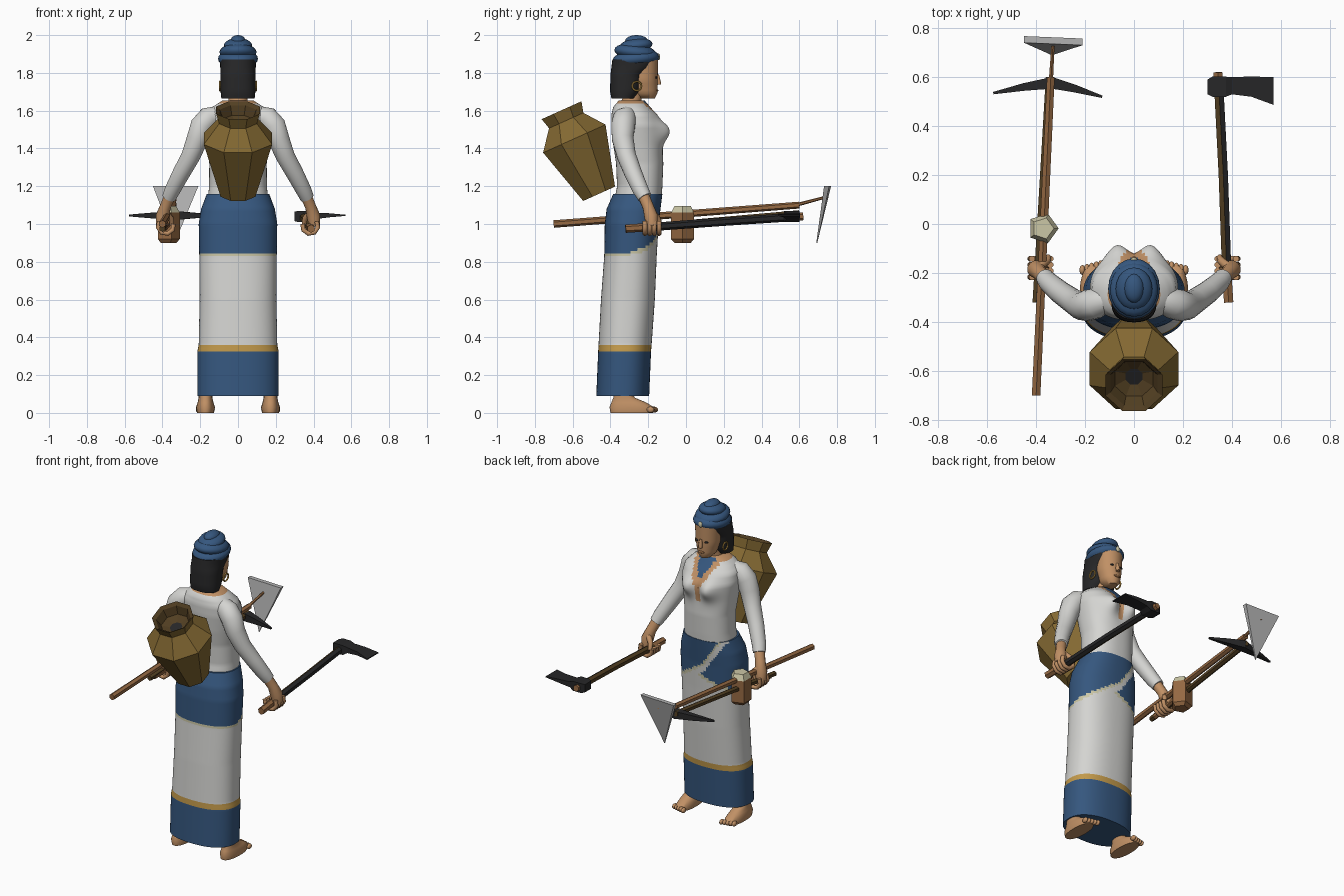
import bpy, bmesh, math
from mathutils import Vector, Matrix

cube = bpy.data.objects.get("Cube")
if cube:
    bpy.data.objects.remove(cube, do_unlink=True)


def material(name, r, g, b):
    m = bpy.data.materials.new(name)
    m.use_nodes = True
    m.diffuse_color = (r, g, b, 1)
    bsdf = next(n for n in m.node_tree.nodes if n.type == 'BSDF_PRINCIPLED')
    bsdf.inputs["Base Color"].default_value = (r, g, b, 1)
    bsdf.inputs["Roughness"].default_value = 0.9
    return m


white = material("white_cloth", .66, .66, .64)
blue = material("blue_cloth", .036, .095, .21)
gold = material("gold", .54, .32, .07)
cream = material("cream", .6, .57, .38)
skin = material("skin", .53, .28, .13)
black = material("charcoal", .02, .02, .021)
clay = material("clay", .23, .14, .032)
brown = material("dark_brown", .085, .05, .016)
wood = material("wood", .3, .14, .055)
steel = material("steel", .45, .45, .45)


def finish(name, bm, mats, rule=None, smooth=True):
    bmesh.ops.recalc_face_normals(bm, faces=bm.faces)
    if rule:
        for f in bm.faces:
            f.material_index = mats.index(rule(f.calc_center_median(), f.normal))
    me = bpy.data.meshes.new(name)
    bm.to_mesh(me)
    bm.free()
    for m in mats:
        me.materials.append(m)
    ob = bpy.data.objects.new(name, me)
    bpy.context.collection.objects.link(ob)
    if smooth:
        bpy.ops.object.select_all(action='DESELECT')
        ob.select_set(True)
        bpy.context.view_layer.objects.active = ob
        bpy.ops.object.shade_smooth_by_angle(angle=math.radians(50))
    return ob


def loft(name, rings, mats, rule=None, smooth=True):
    """Closed skin through equal-length rings of points."""
    bm = bmesh.new()
    vs = [[bm.verts.new(p) for p in r] for r in rings]
    n = len(vs[0])
    for a, b in zip(vs, vs[1:]):
        for i in range(n):
            j = (i + 1) % n
            bm.faces.new((a[i], a[j], b[j], b[i]))
    bm.faces.new(vs[0])
    bm.faces.new(vs[-1])
    return finish(name, bm, mats, rule, smooth)


def body(name, profile, mats, rule=None, cx=0, segs=32, step=1, power=.85, bulge=None):
    """Stack of rounded outlines; each profile row is z, half width, back y, front y."""
    rows = []
    for a, b in zip(profile, profile[1:]):
        k = max(1, round((b[0] - a[0]) / step))
        rows += [[p + (q - p) * i / k for p, q in zip(a, b)] for i in range(k)]
    rows.append(profile[-1])
    rings = []
    for z, hx, y0, y1 in rows:
        ring = []
        for i in range(segs):
            c, s = (f(2 * math.pi * i / segs) for f in (math.cos, math.sin))
            x = hx * math.copysign(abs(c) ** power, c)
            y = (y0 + y1) / 2 + (y1 - y0) / 2 * math.copysign(abs(s) ** power, s)
            if bulge and s > 0:
                y += bulge(x, z) * s
            ring.append((cx + x, y, z))
        rings.append(ring)
    return loft(name, rings, mats, rule)


def tube(name, pts, mats, segs=8, rule=None, smooth=True):
    """Tube through points given as x, y, z, radius."""
    ps = [Vector(p[:3]) for p in pts]
    whole = (ps[-1] - ps[0]).normalized()
    ref = Vector((0, 0, 1)) if abs(whole.y) > .7 else Vector((0, 1, 0))
    rings = []
    for i, p in enumerate(ps):
        t = (ps[min(i + 1, len(ps) - 1)] - ps[max(i - 1, 0)]).normalized()
        u = t.cross(ref).normalized()
        v = t.cross(u)
        angles = [2 * math.pi * (k + .5) / segs for k in range(segs)]
        rings.append([p + (u * math.cos(a) + v * math.sin(a)) * pts[i][3] for a in angles])
    return loft(name, rings, mats, rule, smooth)


def ball(name, loc, size, mat, tilt=0):
    bm = bmesh.new()
    mx = Matrix.Translation(loc) @ Matrix.Rotation(tilt, 4, 'X') @ Matrix.Diagonal((*size, 1))
    bmesh.ops.create_uvsphere(bm, u_segments=20, v_segments=12, radius=1, matrix=mx)
    return finish(name, bm, [mat])


# Skirt with hem, gold band and a diagonal wrap
def skirt_colour(c, n):
    x, y, z = c
    if z < .325:
        return blue
    if z < .36:
        return gold
    edge = .83
    if y > -.29:
        edge = .84 + (.21 - x) * .65 if x > -.02 else .99 + (-.02 - x) * 1.5
    if z > edge:
        return blue if z > edge + .02 else cream
    low = .83 + (x + .2) * .4
    if y > -.29 and x < .04 and low < z < edge - .045:
        return blue if z > low + .02 else cream
    return white


body("skirt", [(.09, .215, -.475, -.195), (.325, .215, -.465, -.185), (.36, .208, -.463, -.182),
               (.6, .203, -.45, -.165), (.83, .205, -.433, -.155), (1.0, .208, -.43, -.145),
               (1.08, .195, -.42, -.135), (1.16, .165, -.385, -.125)],
     [blue, gold, cream, white], skirt_colour, segs=96, step=.014)


# Blouse with open neckline
def blouse_colour(c, n):
    x, y, z = c
    if y > -.24:
        if z > 1.54 and abs(x) < .035 * (z - 1.53) / .07:
            return blue
        if abs(x) < .012 + max(0, z - 1.48) * .5 and z > 1.41:
            return skin
    return skin if z > 1.635 else white


body("blouse", [(1.12, .16, -.38, -.13), (1.2, .153, -.365, -.125), (1.32, .152, -.37, -.12),
                (1.42, .165, -.385, -.125), (1.52, .18, -.395, -.13), (1.58, .172, -.395, -.155),
                (1.62, .135, -.385, -.19), (1.655, .08, -.355, -.22)],
     [white, skin, blue], blouse_colour, segs=96, step=.014,
     bulge=lambda x, z: .052 * math.exp(-((abs(x) - .075) / .055) ** 2 - ((z - 1.49) / .06) ** 2))

# Head, hair and headwrap
tube("neck", [(0, -.3, 1.6, .065), (0, -.285, 1.66, .05), (0, -.27, 1.74, .05)], [skin], 16)
body("face", [(1.665, .03, -.25, -.165), (1.69, .053, -.28, -.152), (1.76, .072, -.3, -.15),
              (1.87, .078, -.3, -.148)], [skin], step=.02, power=1)
body("hair", [(1.665, .088, -.395, -.27), (1.7, .092, -.402, -.245), (1.79, .093, -.4, -.225),
              (1.83, .094, -.395, -.175), (1.87, .096, -.39, -.16)], [black], step=.02)
tube("nose", [(0, -.15, 1.79, .008), (0, -.146, 1.755, .013), (0, -.143, 1.738, .012)], [skin], 8)
ball("lips", (0, -.153, 1.707), (.022, .007, .007), wood)
ball("headwrap_base", (0, -.265, 1.875), (.106, .125, .05), blue, .1)
ball("headwrap_fold", (0, -.268, 1.91), (.098, .112, .045), blue, -.12)
ball("headwrap_upper", (0, -.265, 1.945), (.075, .088, .038), blue, .12)
ball("headwrap_knot", (0, -.262, 1.97), (.04, .06, .03), blue)
ball("headwrap_gem", (0, -.145, 1.885), (.014, .008, .018), cream)

for side, s in (("right", 1), ("left", -1)):
    # Face details
    ball(side + "_eye", (s * .032, -.158, 1.775), (.014, .006, .006), black)
    bpy.ops.mesh.primitive_torus_add(major_radius=.024, minor_radius=.005, major_segments=16,
                                     minor_segments=6, location=(s * .096, -.26, 1.73),
                                     rotation=(0, math.pi / 2, 0))
    ring = bpy.context.object
    ring.name = side + "_earring"
    ring.data.materials.append(gold)
    # Arm, hand and curled fingers
    tube(side + "_sleeve", [(s * .11, -.31, 1.575, .05), (s * .155, -.325, 1.56, .062),
                            (s * .19, -.333, 1.52, .064), (s * .215, -.335, 1.45, .058),
                            (s * .25, -.315, 1.36, .051), (s * .3, -.28, 1.27, .047),
                            (s * .347, -.24, 1.18, .042), (s * .365, -.218, 1.14, .037)], [white], 16)
    tube(side + "_wrist", [(s * .36, -.225, 1.15, .031), (s * .385, -.2, 1.09, .03),
                           (s * .4, -.185, 1.04, .037), (s * .405, -.18, .99, .03)], [skin], 12)
    for k in range(4):
        path = []
        for a in (.6, -.2, -1, -1.8, -2.6, -3.4):
            path.append((s * (.382 + .042 * math.cos(a)), -.217 + k * .025, .99 + .042 * math.sin(a), .013))
        tube(side + "_finger", path, [skin], 8)
    tube(side + "_thumb", [(s * .385, -.175, 1.06, .018), (s * .355, -.15, 1.03, .016),
                           (s * .35, -.135, .995, .012)], [skin], 8)
    # Foot and toes
    body(side + "_foot", [(0, .045, -.4, -.175), (.03, .05, -.405, -.17), (.055, .042, -.395, -.21),
                          (.08, .036, -.385, -.27), (.13, .036, -.38, -.3)], [skin],
         cx=s * .172, power=.9)
    for k in range(5):
        ball(side + "_toe", (s * (.135 + k * .019), -.168 - k * .005, .017), (.012, .02, .016), skin)

# Eight-sided basket jar, leaning back
axis = Vector((0, -.41, .912))
across = Vector((0, .912, .41))
base = Vector((0, -.46, 1.16))
jar = []
for h, r in ((0, .1), (.32, .196), (.425, .108), (.485, .125), (.47, .105), (.42, .085), (.4, .038)):
    angles = [math.pi * (k + .5) / 4 for k in range(8)]
    jar.append([base + axis * h + (Vector((math.cos(a), 0, 0)) + across * math.sin(a)) * r for a in angles])


def jar_colour(c, n):
    h = (c - base).dot(axis)
    inside = n.dot(axis) > .2 and h > .39 and (c - base - axis * h).length < .108
    if inside:
        return black if h < .405 else brown
    return clay


loft("basket_jar", jar, [clay, brown, black], jar_colour, smooth=False)


# Axe held on the right of the scene
def axe_handle_colour(c, n):
    if c.y < -.2 or c.y > .59:
        return wood
    return brown if n.x < -.3 else black


tube("axe_handle", [(.387, -.32, .975, .022), (.379, -.2, .983, .022), (.365, .2, 1.012, .022),
                    (.345, .59, 1.038, .022), (.343, .62, 1.04, .02)],
     [black, brown, wood], 6, axe_handle_colour, smooth=False)
blade = []
for x, y0, y1, z0, z1 in ((.3, .53, .59, 1.015, 1.065), (.32, .52, .602, 1.01, 1.07),
                          (.375, .52, .602, 1.01, 1.07), (.4, .53, .6, 1.025, 1.06),
                          (.48, .52, .603, 1.035, 1.057), (.57, .487, .6, 1.043, 1.049)):
    blade.append([(x, y0, z0), (x, y1, z0), (x, y1, z1), (x, y0, z1)])
loft("axe_head", blade, [black], smooth=False)

# Hoe with a triangular blade
tube("hoe_handle", [(-.4, -.7, 1.0, .02), (-.34, .6, 1.1, .018)], [wood], 6, smooth=False)
tube("hoe_neck", [(-.34, .58, 1.1, .01), (-.33, .75, 1.145, .007)], [wood], 6, smooth=False)
loft("hoe_blade", [[(-.45, .768 + d, 1.2), (-.21, .758 + d, 1.2), (-.335, .695 + d * .2, .9)]
                   for d in (0, -.027)], [steel], smooth=False)

# Pick
tube("pick_handle", [(-.4, -.32, .975, .017), (-.345, .6, 1.055, .018)], [brown], 6, smooth=False)
tube("pick_head", [(-.575, .535, 1.045, .007), (-.45, .56, 1.045, .022), (-.335, .577, 1.045, .034),
                   (-.24, .553, 1.045, .022), (-.13, .52, 1.045, .007)], [black], 4, smooth=False)

# Stone-faced mallet
tube("mallet_handle", [(-.395, -.28, .97, .015), (-.37, -.02, 1.0, .015)], [wood], 6, smooth=False)
tube("mallet_head", [(-.372, -.018, .9, .045), (-.372, -.018, .92, .064), (-.372, -.018, 1.06, .064),
                     (-.372, -.018, 1.095, .045)], [wood, cream], 5,
     lambda c, n: cream if n.z > .3 else wood, smooth=False)
